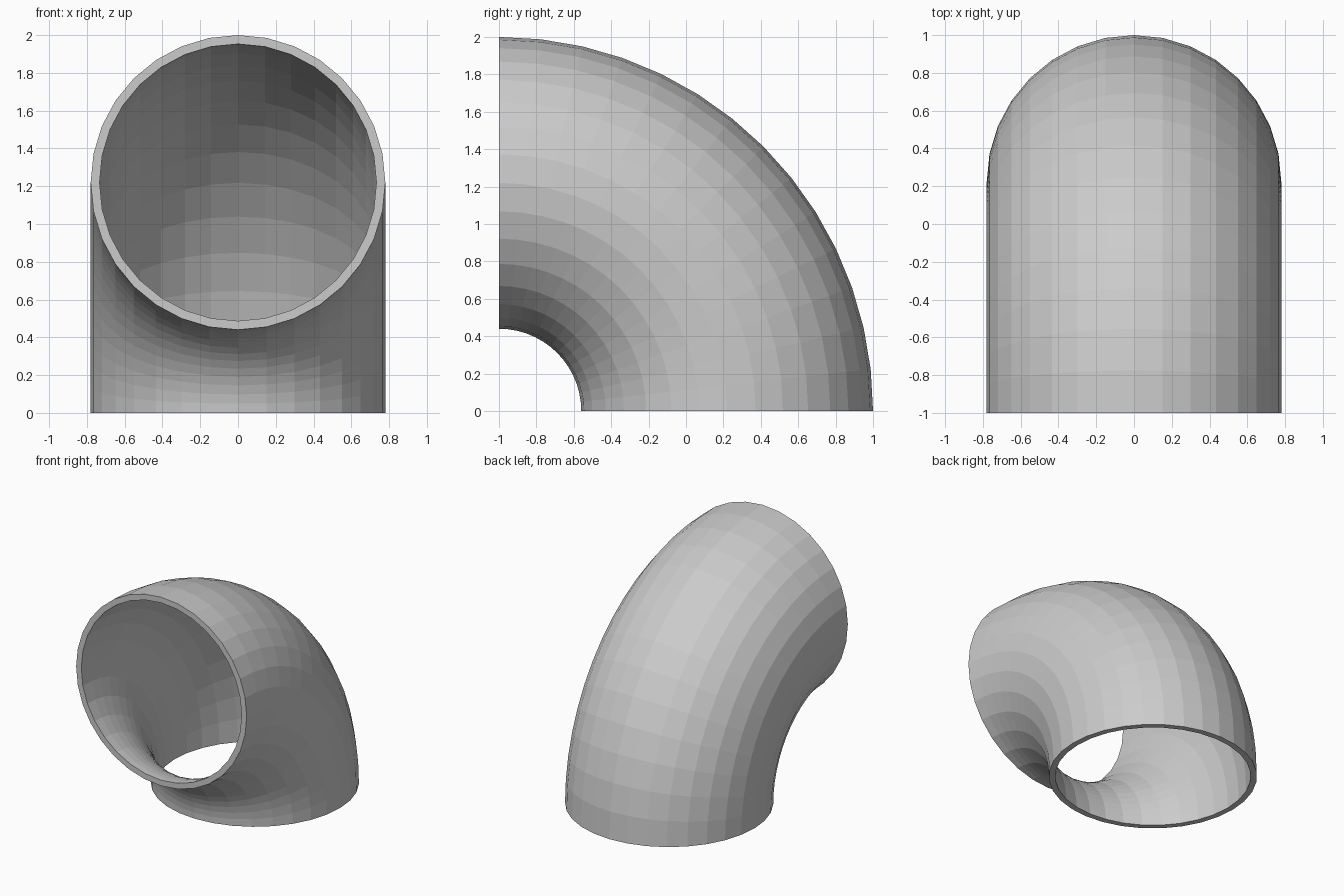
import bpy
import bmesh
from math import cos, sin, pi

if "Cube" in bpy.data.objects:
    bpy.data.objects.remove(bpy.data.objects["Cube"], do_unlink=True)

SIDES = 32          # facets round the pipe
STEPS = 14          # segments along the bend
BEND = 1.22         # radius of the pipe centre line
OUTER, INNER = 0.78, 0.733

grey = bpy.data.materials.new("plain grey")
colour = (0.6, 0.6, 0.6, 1)
grey.use_nodes = True
grey.diffuse_color = colour
grey.node_tree.nodes["Principled BSDF"].inputs["Base Color"].default_value = colour


def ring(bm, radius, bend_angle):
    """One circle of the pipe, standing across the bend."""
    verts = []
    for i in range(SIDES):
        a = 2 * pi * i / SIDES
        reach = BEND + radius * cos(a)
        verts.append(bm.verts.new((radius * sin(a),
                                   -1 + reach * cos(bend_angle),
                                   reach * sin(bend_angle))))
    return verts


def bridge(bm, first, second):
    for i in range(SIDES):
        j = (i + 1) % SIDES
        bm.faces.new((first[i], first[j], second[j], second[i]))


# Quarter-turn pipe: outer wall, inner wall and the two end rims
bm = bmesh.new()
angles = [pi / 2 * k / STEPS for k in range(STEPS + 1)]
outer = [ring(bm, OUTER, a) for a in angles]
inner = [ring(bm, INNER, a) for a in angles]
for wall in (outer, inner):
    for k in range(STEPS):
        bridge(bm, wall[k], wall[k + 1])
for end in (0, -1):
    bridge(bm, outer[end], inner[end])
bmesh.ops.recalc_face_normals(bm, faces=bm.faces[:])

mesh = bpy.data.meshes.new("pipe_elbow")
bm.to_mesh(mesh)
bm.free()
mesh.materials.append(grey)
elbow = bpy.data.objects.new("pipe_elbow", mesh)
bpy.context.collection.objects.link(elbow)
